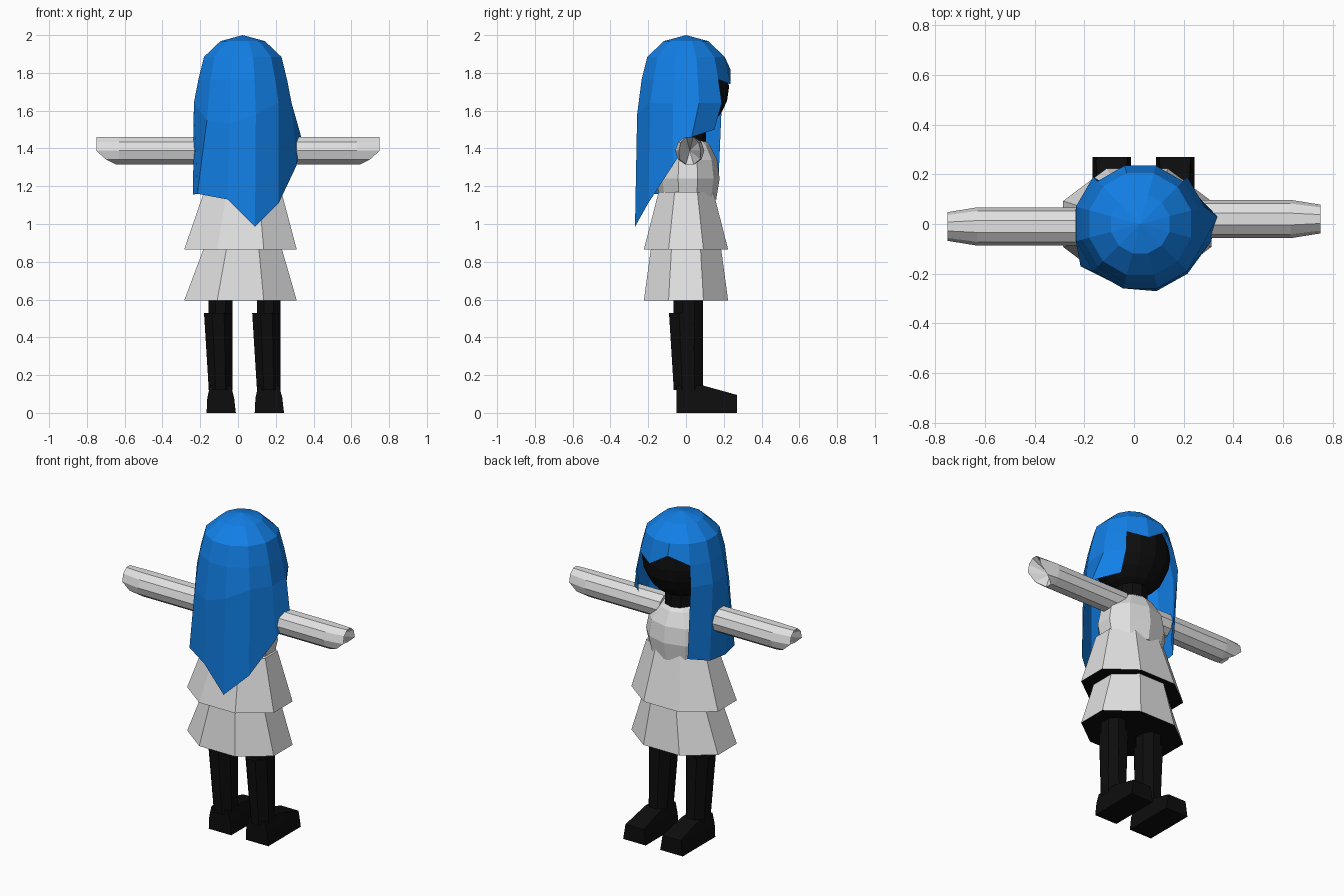
import bpy, bmesh
from math import cos, sin, radians, pi

if "Cube" in bpy.data.objects:
    bpy.data.objects.remove(bpy.data.objects["Cube"])


def material(name, r, g, b):
    m = bpy.data.materials.new(name)
    m.diffuse_color = (r, g, b, 1)
    m.use_nodes = True
    m.node_tree.nodes["Principled BSDF"].inputs["Base Color"].default_value = m.diffuse_color
    return m


BLACK = material("black", 0.004, 0.004, 0.004)
GREY = material("light grey", 0.75, 0.75, 0.75)
BLUE = material("bright blue", 0.006, 0.215, 0.8)


def finish(name, bm, *mats):
    bmesh.ops.recalc_face_normals(bm, faces=bm.faces[:])
    me = bpy.data.meshes.new(name)
    bm.to_mesh(me)
    bm.free()
    ob = bpy.data.objects.new(name, me)
    for m in mats:
        me.materials.append(m)
    bpy.context.collection.objects.link(ob)
    return ob


def ellipse(cx, cy, z, rx, ry, n):
    """Ring with flat sides facing the axes."""
    return [(cx + rx * cos(2 * pi * (i + .5) / n), cy + ry * sin(2 * pi * (i + .5) / n), z)
            for i in range(n)]


def loft(name, rings, *mats, bottom_mat=0):
    """Join rings from bottom to top and close both ends."""
    bm = bmesh.new()
    rows = [[bm.verts.new(p) for p in r] for r in rings]
    n = len(rows[0])
    for a, b in zip(rows, rows[1:]):
        for i in range(n):
            j = (i + 1) % n
            bm.faces.new((a[i], a[j], b[j], b[i]))
    bm.faces.new(rows[0][::-1]).material_index = bottom_mat
    bm.faces.new(rows[-1])
    return finish(name, bm, *mats)


# Dress: two flared tiers with dark undersides, and a rounded chest
C8 = cos(pi / 8)
for name, z0, z1, top in (("lower_skirt", .595, .875, (.205, .185)),
                          ("upper_skirt", .865, 1.17, (.205, .145))):
    loft(name, [ellipse(.013, 0, z0, .298 / C8, .223 / C8, 8),
                ellipse(.025, 0, z1, top[0] / C8, top[1] / C8, 8)],
         GREY, BLACK, bottom_mat=1)
loft("chest", [ellipse(.027, .01, z, rx, ry, 10) for z, rx, ry in
               ((1.13, .19, .15), (1.24, .215, .168), (1.34, .195, .155),
                (1.42, .13, .115), (1.45, .08, .08))], GREY)

# Arms: tubes with a pointed upper lip and hollow end
for name, s, cy in (("left_arm", -1, -.01), ("right_arm", 1, .02)):
    bm = bmesh.new()
    n, r = 10, .077
    rows = [[], [], []]
    for i in range(n):
        a = 2 * pi * i / n
        y, z = cos(a) * r, sin(a) * r
        tip = .75 if sin(a) > -.1 else (.70 if sin(a) > -.7 else .645)
        k = .75 if tip > .72 else .88
        rows[0].append(bm.verts.new((s * .12, cy + y, 1.388 + z)))
        rows[1].append(bm.verts.new((s * .63, cy + y, 1.388 + z)))
        rows[2].append(bm.verts.new((s * tip, cy + y * k, 1.388 + z)))
    hollow = bm.verts.new((s * .635, cy, 1.388))
    for i in range(n):
        j = (i + 1) % n
        for a, b in zip(rows, rows[1:]):
            bm.faces.new((a[i], a[j], b[j], b[i]))
        bm.faces.new((rows[2][i], rows[2][j], hollow))
    bm.faces.new(rows[0])
    finish(name, bm, GREY)

# Legs, boot shafts and feet
for side, dx in (("left", 0), ("right", .255)):
    x = -.0925 + dx
    loft(side + "_leg", [ellipse(x, .0125, z, .0625 / C8, .0775 / C8, 8)
                         for z in (.12, .8)], BLACK)
    loft(side + "_boot_shaft", [ellipse(x, .0125, .135, .063 / C8, .078 / C8, 8),
                                ellipse(x - .0125, 0, .53, .075 / C8, .09 / C8, 8)], BLACK)
    loft(side + "_foot", [
        [(x - .074, -.05, 0), (x + .081, -.05, 0), (x + .081, .27, 0), (x - .074, .27, 0)],
        [(x - .070, -.05, .08), (x + .072, -.05, .08), (x + .065, .27, .095), (x - .060, .27, .095)],
        [(x - .055, -.05, .145), (x + .055, -.05, .145), (x + .055, .09, .145), (x - .055, .09, .145)],
    ], BLACK)

# Neck and head
loft("neck", [ellipse(.028, .01, z, .095, .095, 10) for z in (1.38, 1.58)], BLACK)
bm = bmesh.new()
bmesh.ops.create_uvsphere(bm, u_segments=14, v_segments=10, radius=1)
for v in bm.verts:
    v.co = (.028 + v.co.x * .222, .008 + v.co.y * .22, 1.725 + v.co.z * .238)
finish("head", bm, BLACK)

# Hair: faceted cap, open at the face, with uneven long panels below
bm = bmesh.new()
angles = [135 + 30 * i for i in range(12)]      # the last two columns are the fringe
fringe = {10: 1.74, 11: 1.82}
low = [(-.13, .17, 1.18), (-.22, .08, 1.16), (-.238, -.05, 1.155), (-.215, -.17, 1.16),
       (-.055, -.25, 1.13), (.09, -.27, .985), (.215, -.20, 1.11), (.31, -.07, 1.31),
       (.335, .03, 1.46), (.22, .15, 1.50)]
mid_z = {3: 1.55, 4: 1.53, 5: 1.58}


def hair_ring(z, r, count=12, zs={}):
    return [bm.verts.new((.025 + r * cos(radians(a)), r * sin(radians(a)), zs.get(i, z)))
            for i, a in enumerate(angles[:count])]


crown = bm.verts.new((.025, 0, 2))
rings = [hair_ring(1.968, .122), hair_ring(1.885, .212),
         hair_ring(1.765, .243, zs=fringe), hair_ring(1.64, .268, 10, mid_z),
         [bm.verts.new(p) for p in low]]
for i in range(12):
    bm.faces.new((crown, rings[0][i], rings[0][(i + 1) % 12]))
for a, b in zip(rings, rings[1:]):
    m = len(b)
    for i in range(12 if m == 12 else m - 1):
        j = (i + 1) % m
        bm.faces.new((a[i], a[j], b[j], b[i]))
finish("hair", bm, BLUE)
